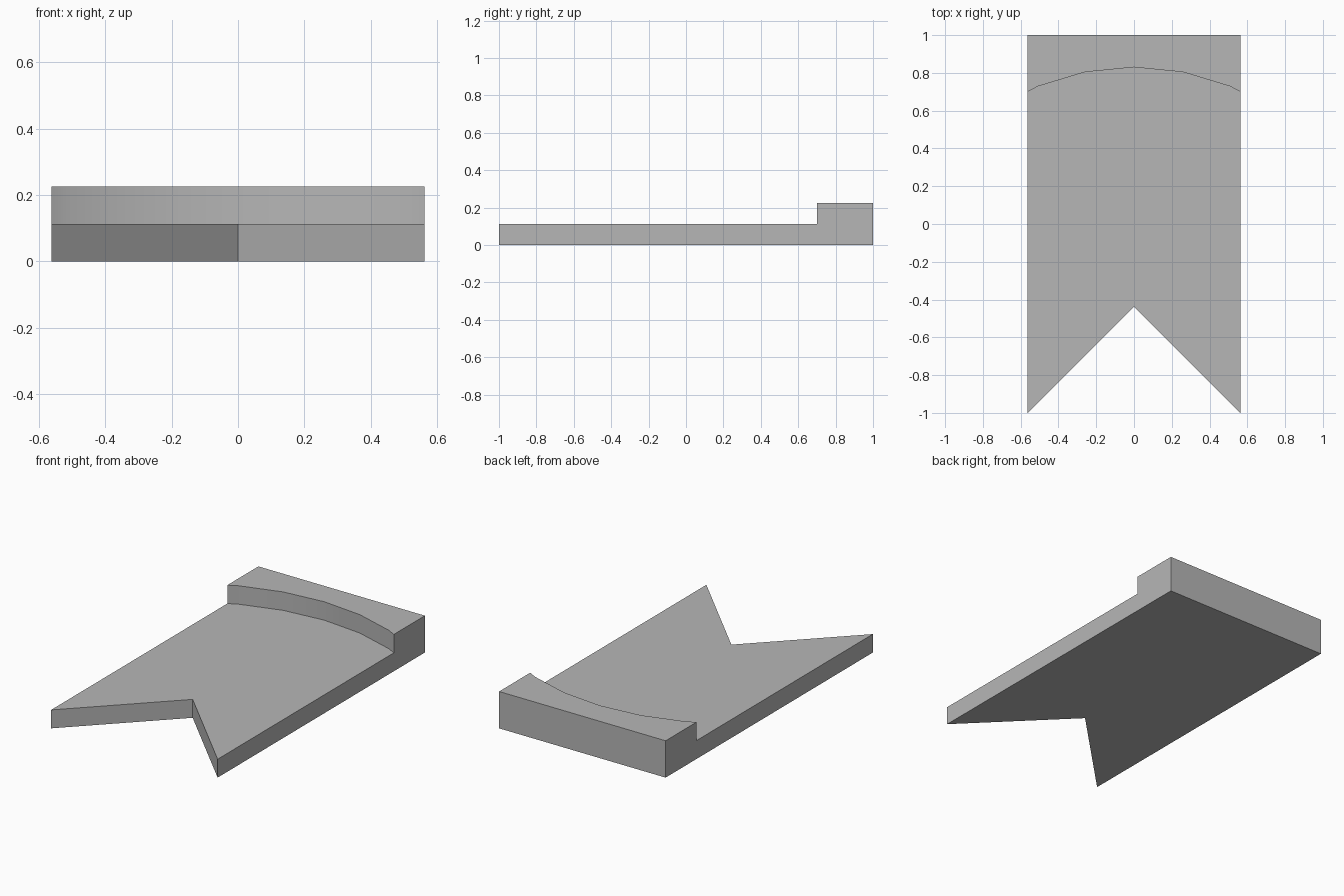
import bpy, bmesh, math

cube = bpy.data.objects.get("Cube")
if cube:
    bpy.data.objects.remove(cube, do_unlink=True)

HALF_W, FRONT, BACK, NOTCH = 0.5625, -1.0, 1.0, -0.4375
DECK, RIM = 0.1125, 0.225
RADIUS, CENTRE_Y, STEP = 1.33, -0.5, math.radians(11.25)

# One flat grey for the whole slab
grey = bpy.data.materials.new("Grey")
grey.use_nodes = True
colour = (0.47, 0.47, 0.47, 1)
grey.diffuse_color = colour
grey.node_tree.nodes["Principled BSDF"].inputs["Base Color"].default_value = colour

# Faceted arc of the raised rim, clipped at the slab sides
arc = [(RADIUS * math.sin(i * STEP), CENTRE_Y + RADIUS * math.cos(i * STEP))
       for i in range(-3, 4)]
(xa, ya), (xb, yb) = arc[-2:]
end_y = ya + (yb - ya) * (HALF_W - xa) / (xb - xa)
arc = [(-HALF_W, end_y)] + arc[1:-1] + [(HALF_W, end_y)]

bm = bmesh.new()


def ring(points, z):
    return [bm.verts.new((x, y, z)) for x, y in points]


# Slab with a notched front: bottom, deck, and the back strip behind the arc
outline = [(-HALF_W, FRONT), (0, NOTCH), (HALF_W, FRONT), (HALF_W, end_y),
           (HALF_W, BACK), (-HALF_W, BACK), (-HALF_W, end_y)]
low, high = ring(outline, 0), ring(outline, DECK)
inner = ring(arc[1:-1], DECK)
bm.faces.new(low[::-1])
for i in range(len(low)):
    j = (i + 1) % len(low)
    bm.faces.new((low[i], low[j], high[j], high[i]))
bm.faces.new(high[:4] + inner[::-1] + [high[6]])
strip = bm.faces.new([high[6]] + inner + high[3:6])

# Raise the back strip into the rim
raised = bmesh.ops.extrude_face_region(bm, geom=[strip])["geom"]
bmesh.ops.translate(bm, vec=(0, 0, RIM - DECK),
                    verts=[v for v in raised if isinstance(v, bmesh.types.BMVert)])
if strip.is_valid:
    bmesh.ops.delete(bm, geom=[strip], context="FACES_ONLY")
bmesh.ops.recalc_face_normals(bm, faces=bm.faces[:])

mesh = bpy.data.meshes.new("notched_slab")
bm.to_mesh(mesh)
bm.free()
mesh.materials.append(grey)
slab = bpy.data.objects.new("notched_slab", mesh)
bpy.context.collection.objects.link(slab)

# Smooth the curved rim wall only
bpy.context.view_layer.objects.active = slab
slab.select_set(True)
bpy.ops.object.shade_smooth_by_angle(angle=math.radians(30))
